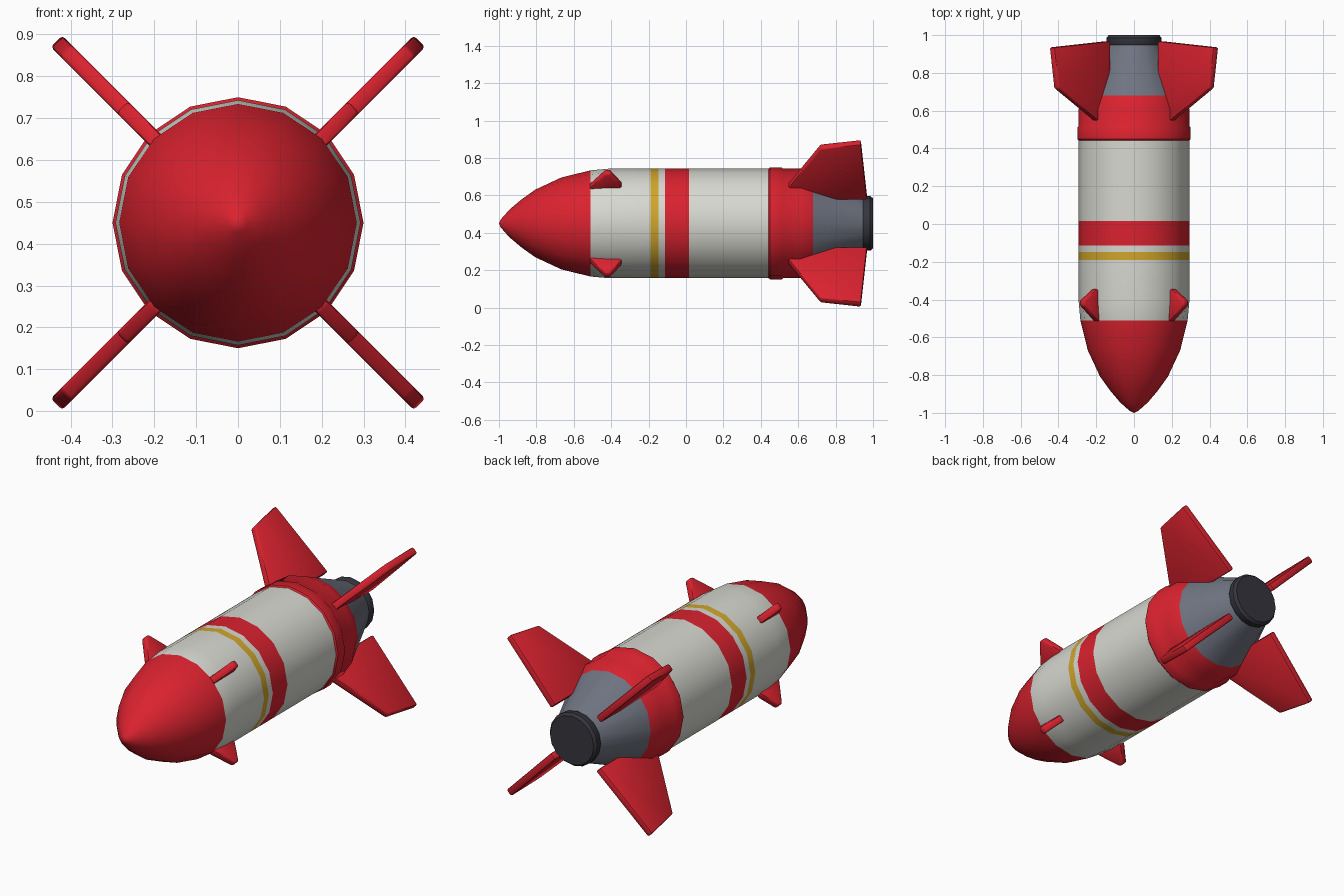
import bpy, bmesh, math
from mathutils import Vector

if "Cube" in bpy.data.objects:
    bpy.data.objects.remove(bpy.data.objects["Cube"])

AXIS_Z = 0.45
SIDES = 16


def material(name, rgb):
    m = bpy.data.materials.new(name)
    m.diffuse_color = (*rgb, 1)
    m.use_nodes = True
    m.node_tree.nodes["Principled BSDF"].inputs["Base Color"].default_value = m.diffuse_color
    return m


red = material("red", (0.70, 0.016, 0.028))
white = material("off_white", (0.69, 0.69, 0.64))
yellow = material("yellow", (0.62, 0.38, 0.025))
grey = material("steel_grey", (0.16, 0.175, 0.22))
dark = material("dark_grey", (0.035, 0.035, 0.048))


def finish(bm, name, mats, angle):
    bmesh.ops.recalc_face_normals(bm, faces=bm.faces)
    me = bpy.data.meshes.new(name)
    bm.to_mesh(me)
    bm.free()
    for m in mats:
        me.materials.append(m)
    ob = bpy.data.objects.new(name, me)
    bpy.context.collection.objects.link(ob)
    bpy.ops.object.select_all(action='DESELECT')
    ob.select_set(True)
    bpy.context.view_layer.objects.active = ob
    bpy.ops.object.shade_smooth_by_angle(angle=math.radians(angle))
    return ob


def lathe(name, profile, mats, rule):
    """Revolve (y, radius) points about the long axis; colour by rule(y)."""
    bm = bmesh.new()
    rings = []
    for y, r in profile:
        if r == 0:
            rings.append([bm.verts.new((0, y, AXIS_Z))] * SIDES)
        else:
            rings.append([bm.verts.new((r * math.sin(a), y, AXIS_Z + r * math.cos(a)))
                          for a in (2 * math.pi * i / SIDES for i in range(SIDES))])
    for k in range(len(rings) - 1):
        p, q = rings[k], rings[k + 1]
        mid = (profile[k][0] + profile[k + 1][0]) / 2
        for i in range(SIDES):
            j = (i + 1) % SIDES
            loop = list(dict.fromkeys((p[i], p[j], q[j], q[i])))
            bm.faces.new(loop).material_index = mats.index(rule(mid))
    return finish(bm, name, mats, 35)


# Hull: ogive nose, striped barrel, raised collar and tapered tail
def hull_colour(y):
    for limit, mat in ((-0.51, red), (-0.19, white), (-0.148, yellow), (-0.113, white),
                       (0.015, red), (0.442, white), (0.68, red)):
        if y < limit:
            return mat
    return grey


lathe("hull", [(-1, 0), (-0.99, 0.022), (-0.945, 0.073), (-0.88, 0.128), (-0.807, 0.18),
               (-0.668, 0.245), (-0.51, 0.284), (-0.41, 0.293), (-0.19, 0.293),
               (-0.148, 0.293), (-0.113, 0.293), (0.015, 0.293), (0.442, 0.293),
               (0.45, 0.30), (0.51, 0.30), (0.52, 0.293), (0.61, 0.293), (0.68, 0.26),
               (0.95, 0.14), (0.95, 0)], [red, white, yellow, grey], hull_colour)

# Exhaust nozzle
lathe("nozzle", [(0.945, 0), (0.945, 0.14), (0.957, 0.146), (0.985, 0.146),
                 (1.0, 0.134), (1.0, 0)], [dark], lambda y: dark)


def fin(name, outline, angle, half=0.0195):
    """Plate from (y, radius) points standing out from the hull at an angle."""
    out = Vector((math.cos(angle), 0, math.sin(angle)))
    side = Vector((-math.sin(angle), 0, math.cos(angle)))
    base = Vector((0, 0, AXIS_Z))
    bm = bmesh.new()
    a, b = [[bm.verts.new(base + out * r + side * s + Vector((0, y, 0)))
             for y, r in outline] for s in (-half, half)]
    bm.faces.new(a)
    bm.faces.new(b[::-1])
    n = len(outline)
    for i in range(n):
        j = (i + 1) % n
        bm.faces.new((a[j], a[i], b[i], b[j]))
    bmesh.ops.recalc_face_normals(bm, faces=bm.faces)
    bmesh.ops.bevel(bm, geom=bm.edges[:], offset=0.009, segments=2, profile=0.5,
                    affect='EDGES', clamp_overlap=True)
    finish(bm, name, [red], 40)


# Four tail fins and four small nose fins on the diagonals
tail = [(0.545, 0.195), (0.545, 0.285), (0.718, 0.582), (0.935, 0.615), (0.968, 0.195)]
canard = [(-0.515, 0.24), (-0.515, 0.285), (-0.432, 0.391), (-0.405, 0.391),
          (-0.345, 0.30), (-0.345, 0.24)]
for i in range(4):
    ang = math.radians(45 + 90 * i)
    fin(f"tail_fin_{i + 1}", tail, ang)
    fin(f"nose_fin_{i + 1}", canard, ang)
